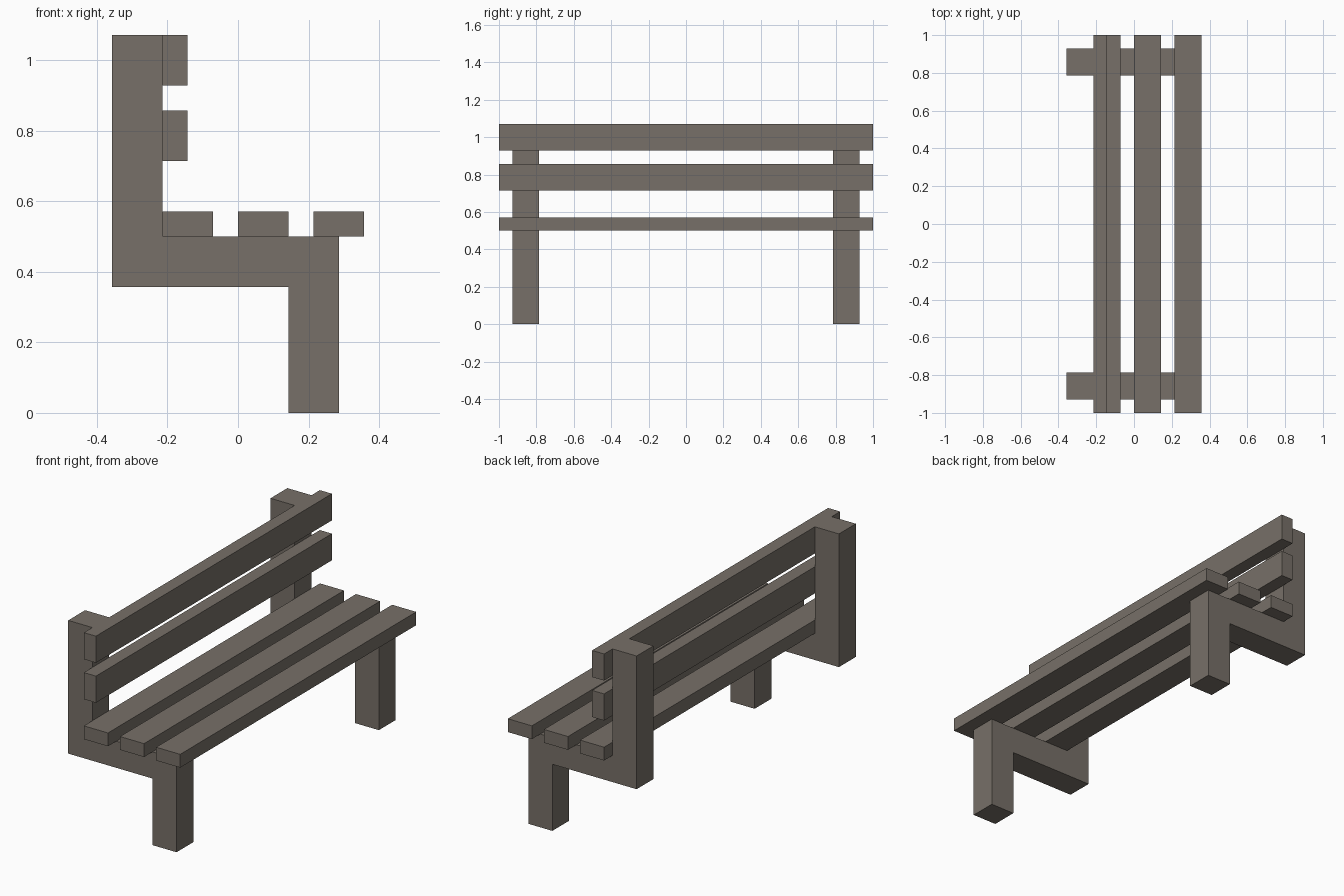
import bpy, bmesh

cube = bpy.data.objects.get("Cube")
if cube:
    bpy.data.objects.remove(cube, do_unlink=True)

U = 1 / 14  # the bench is laid out on a grid of this module

wood = bpy.data.materials.new("weathered wood")
wood.use_nodes = True
colour = (0.185, 0.162, 0.138, 1)
wood.diffuse_color = colour
wood.node_tree.nodes["Principled BSDF"].inputs["Base Color"].default_value = colour


def extrude_profile(name, profile, y0, y1):
    """Extrude an x-z outline along y; all values in modules."""
    bm = bmesh.new()
    face = bm.faces.new([bm.verts.new((x * U, y0 * U, z * U)) for x, z in profile])
    ext = bmesh.ops.extrude_face_region(bm, geom=[face])
    verts = [g for g in ext["geom"] if isinstance(g, bmesh.types.BMVert)]
    bmesh.ops.translate(bm, verts=verts, vec=(0, (y1 - y0) * U, 0))
    bmesh.ops.recalc_face_normals(bm, faces=bm.faces)
    mesh = bpy.data.meshes.new(name)
    bm.to_mesh(mesh)
    bm.free()
    mesh.materials.append(wood)
    obj = bpy.data.objects.new(name, mesh)
    bpy.context.collection.objects.link(obj)
    return obj


def slat(name, x0, x1, z0, z1):
    return extrude_profile(name, [(x0, z0), (x1, z0), (x1, z1), (x0, z1)], -14, 14)


# Stepped end frames: leg, seat bearer and back post in one piece
frame = [(-5, 5), (2, 5), (2, 0), (4, 0), (4, 7), (-3, 7), (-3, 15), (-5, 15)]
extrude_profile("front_end_frame", frame, -13, -11)
extrude_profile("back_end_frame", frame, 11, 13)

# Seat slats
for i, x in enumerate((-3, 0, 3), 1):
    slat(f"seat_slat_{i}", x, x + 2, 7, 8)

# Backrest slats
for name, z in (("lower", 10), ("upper", 13)):
    slat(f"{name}_backrest_slat", -3, -2, z, z + 2)
